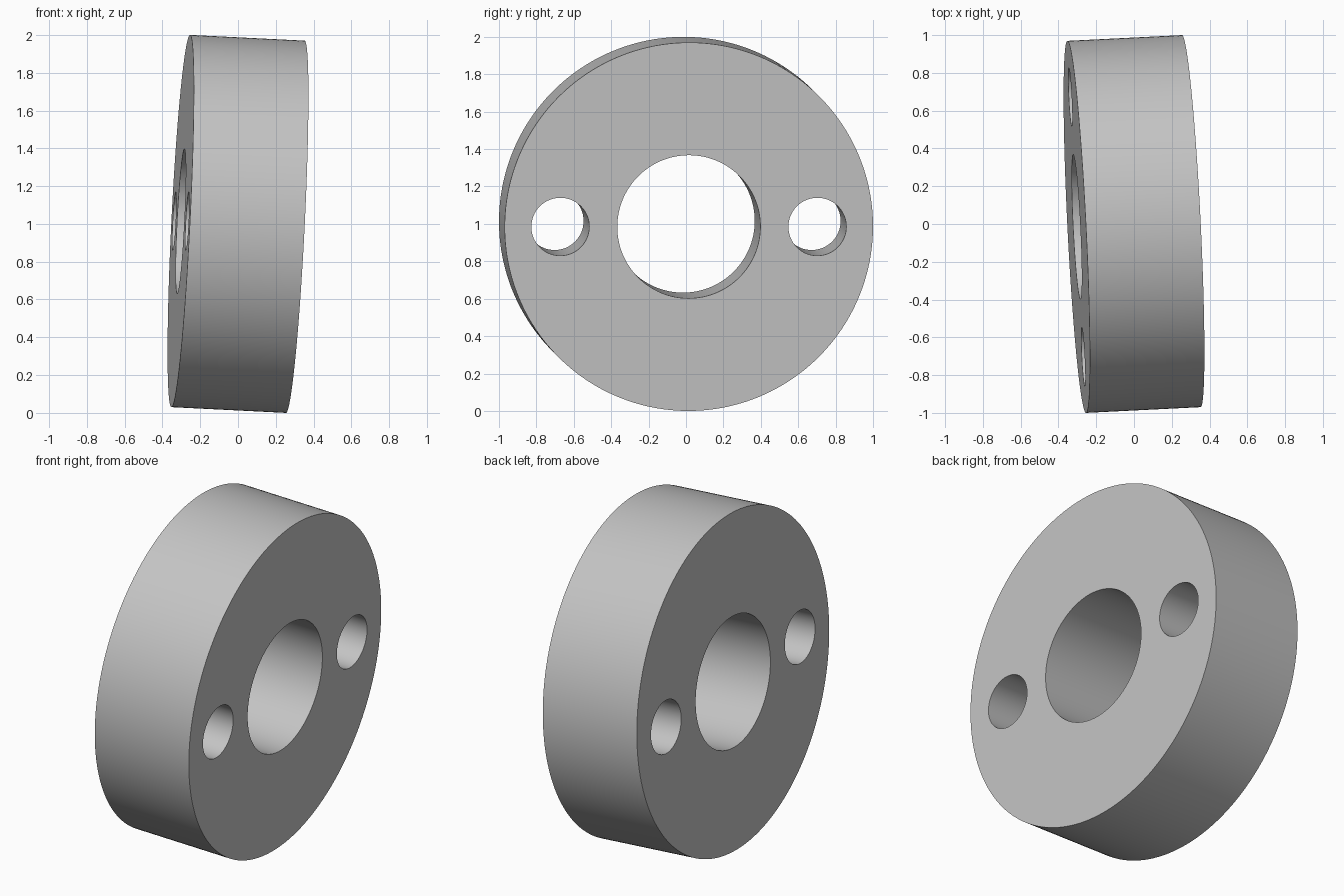
import bpy
import math
from mathutils import Matrix, Vector

cube = bpy.data.objects.get("Cube")
if cube:
    bpy.data.objects.remove(cube, do_unlink=True)

RADIUS, THICKNESS = 0.986, 0.608
BORE_RADIUS, PIN_RADIUS, PIN_OFFSET = 0.383, 0.155, 0.688

# Tilted frame: disc axis, pin-hole direction, remaining direction
axis = Vector((1, 0.05, -0.05)).normalized()
across = Vector((-axis.y, axis.x, 0)).normalized()
frame = Matrix((across, axis.cross(across), axis)).transposed().to_4x4()
frame.translation = (0, 0, 1)


def cylinder(name, radius, depth, offset=0, sides=128):
    bpy.ops.mesh.primitive_cylinder_add(vertices=sides, radius=radius, depth=depth)
    obj = bpy.context.object
    obj.name = name
    obj.matrix_world = frame @ Matrix.Translation((offset, 0, 0))
    return obj


# Grey metal
metal = bpy.data.materials.new("grey_metal")
metal.use_nodes = True
grey = (0.55, 0.55, 0.55, 1)
metal.diffuse_color = grey
metal.node_tree.nodes["Principled BSDF"].inputs["Base Color"].default_value = grey

# Disc body
disc = cylinder("disc", RADIUS, THICKNESS, sides=192)
disc.data.materials.append(metal)

# Central bore and two pin holes, cut straight through
cutters = [cylinder("bore_cutter", BORE_RADIUS, 2 * THICKNESS)]
for side, name in ((1, "back"), (-1, "front")):
    cutters.append(cylinder(name + "_pin_cutter", PIN_RADIUS, 2 * THICKNESS,
                            side * PIN_OFFSET, 64))

bpy.ops.object.select_all(action="DESELECT")
disc.select_set(True)
bpy.context.view_layer.objects.active = disc
for cutter in cutters:
    cutter.hide_render = True
    cut = disc.modifiers.new(cutter.name, "BOOLEAN")
    cut.operation = "DIFFERENCE"
    cut.solver = "EXACT"
    cut.object = cutter
    bpy.ops.object.modifier_apply(modifier=cut.name)
for cutter in cutters:
    bpy.data.objects.remove(cutter, do_unlink=True)

# Smooth walls with crisp rims
bpy.ops.object.shade_smooth_by_angle(angle=math.radians(30))
